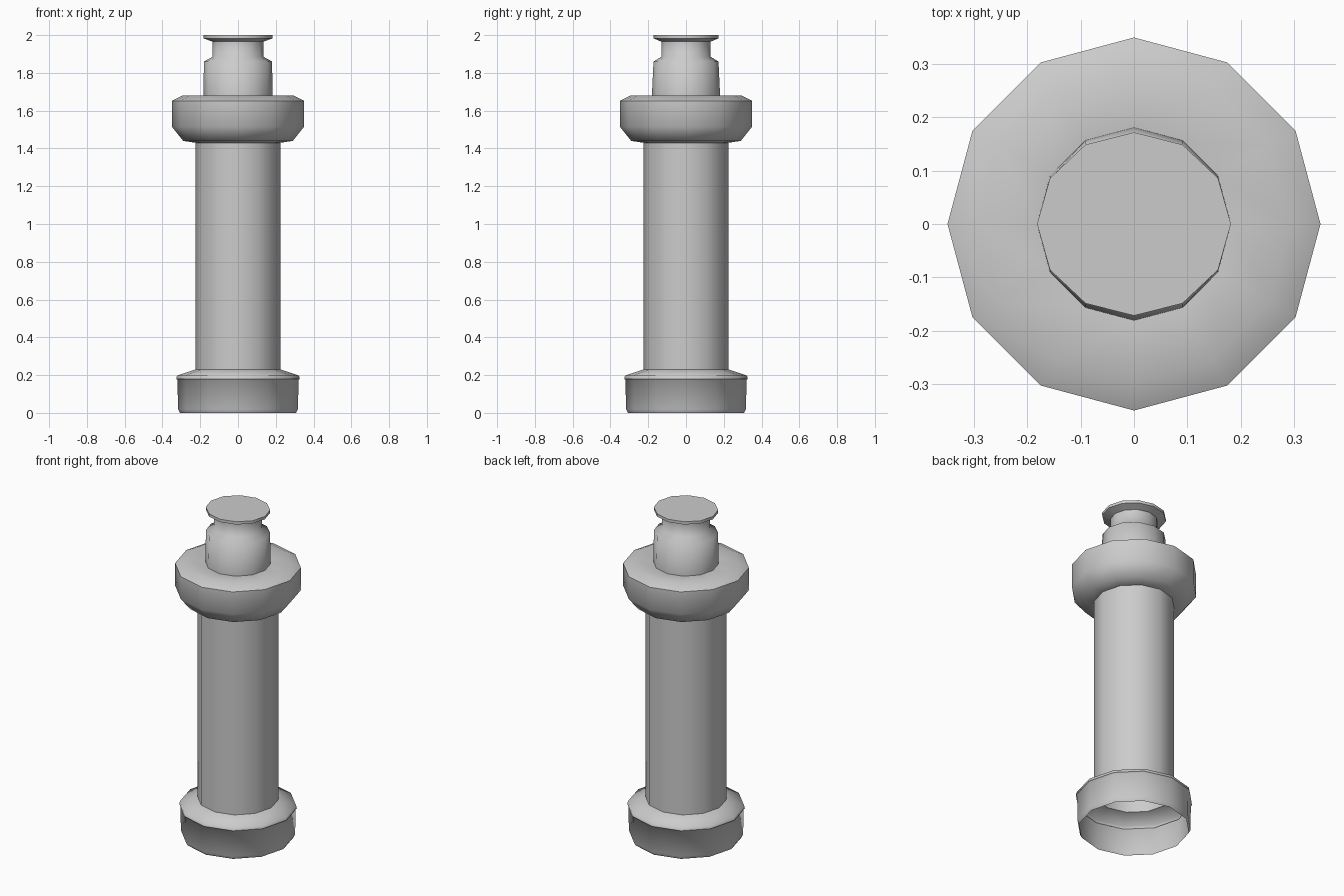
import bpy, bmesh, math

if "Cube" in bpy.data.objects:
    bpy.data.objects.remove(bpy.data.objects["Cube"])

SIDES = 12


def lathe(name, profile, cap_top=False):
    """Spin a profile of (x radius, y radius, z) into a 12-sided open shell."""
    bm = bmesh.new()
    rings = []
    for rx, ry, z in profile:
        ring = []
        for i in range(SIDES):
            a = 2 * math.pi * i / SIDES
            ring.append(bm.verts.new((rx * math.cos(a), ry * math.sin(a), z)))
        rings.append(ring)
    for lo, hi in zip(rings, rings[1:]):
        for i in range(SIDES):
            j = (i + 1) % SIDES
            bm.faces.new((lo[i], lo[j], hi[j], hi[i]))
    if cap_top:
        bm.faces.new(rings[-1])
    mesh = bpy.data.meshes.new(name)
    bm.to_mesh(mesh)
    bm.free()
    obj = bpy.data.objects.new(name, mesh)
    bpy.context.collection.objects.link(obj)
    bpy.ops.object.select_all(action='DESELECT')
    obj.select_set(True)
    bpy.context.view_layer.objects.active = obj
    bpy.ops.object.shade_smooth_by_angle(angle=math.radians(62))
    return obj


def circular(points):
    return [(r, r, z) for r, z in points]


# Hollow foot with lip, plain shaft and bulging collar in one shell
lathe("pillar_body", circular([
    (0.308, 0.0), (0.318, 0.02), (0.32, 0.175),
    (0.327, 0.18), (0.323, 0.197), (0.225, 0.23),
    (0.225, 1.43), (0.29, 1.44), (0.35, 1.515),
    (0.35, 1.652), (0.295, 1.68), (0.18, 1.67),
]))

# Stepped neck and flared top disc, slightly narrower front to back
lathe("neck_and_cap", [
    (0.182, 0.181, 1.67), (0.181, 0.172, 1.86),
    (0.135, 0.13, 1.885), (0.135, 0.13, 1.965),
    (0.182, 0.172, 1.983), (0.182, 0.172, 2.0),
], cap_top=True)
